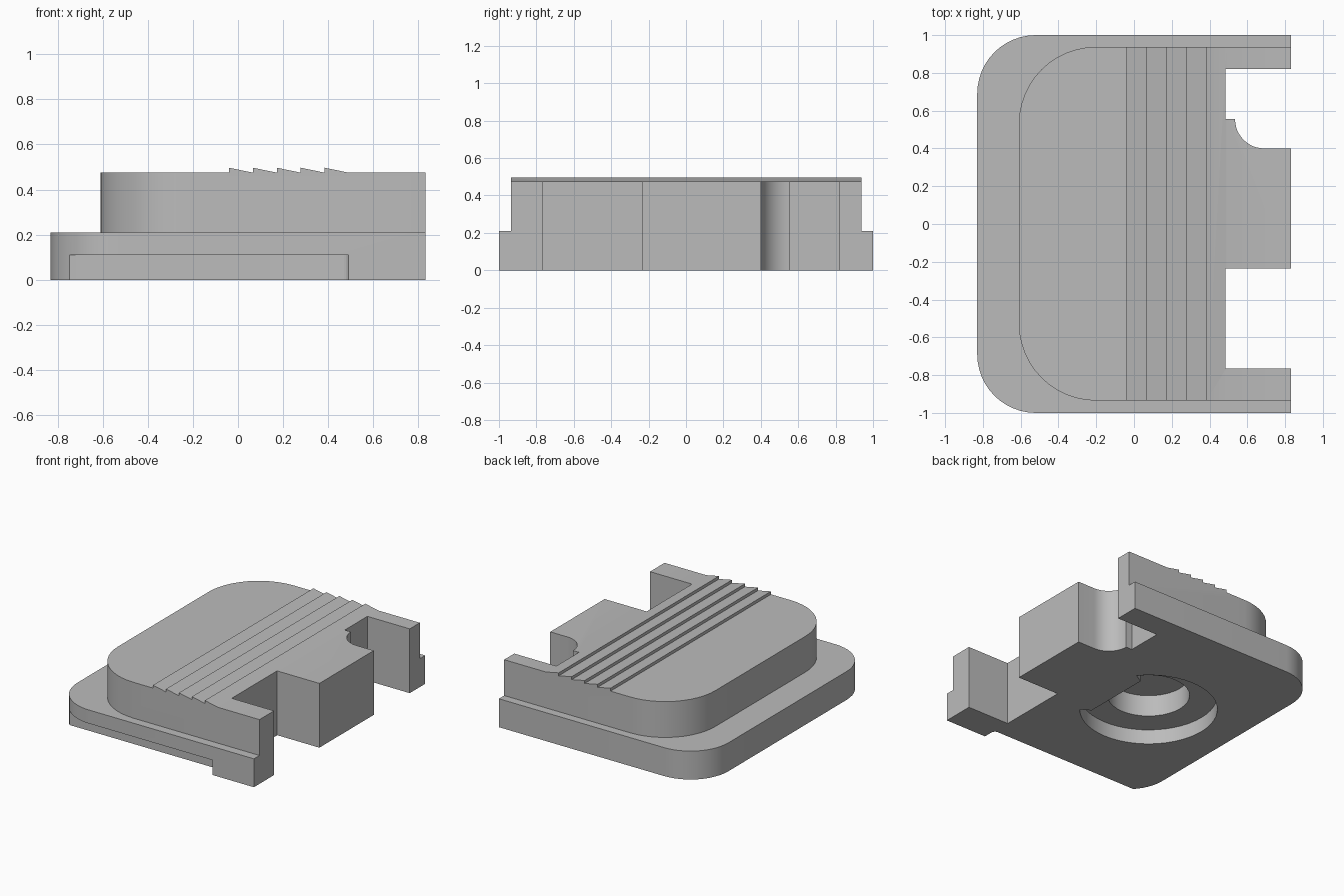
import bpy
import bmesh
from math import cos, sin, radians

if "Cube" in bpy.data.objects:
    bpy.data.objects.remove(bpy.data.objects["Cube"], do_unlink=True)

grey = bpy.data.materials.new("plain grey")
grey.use_nodes = True
grey.diffuse_color = (0.5, 0.5, 0.5, 1)
grey.node_tree.nodes["Principled BSDF"].inputs["Base Color"].default_value = (0.5, 0.5, 0.5, 1)


def arc(cx, cy, r, start, end, steps):
    angles = [radians(start + (end - start) * i / steps) for i in range(steps + 1)]
    return [(cx + r * cos(a), cy + r * sin(a)) for a in angles]


def prism(name, outline, low, high, along="z"):
    """Extrude a 2D outline along z (outline in xy) or along y (outline in xz)."""
    place = (lambda u, v, w: (u, v, w)) if along == "z" else (lambda u, v, w: (u, w, v))
    bm = bmesh.new()
    face = bm.faces.new([bm.verts.new(place(u, v, low)) for u, v in outline])
    grown = bmesh.ops.extrude_face_region(bm, geom=[face])["geom"]
    verts = [g for g in grown if isinstance(g, bmesh.types.BMVert)]
    bmesh.ops.translate(bm, verts=verts, vec=place(0, 0, high - low))
    bmesh.ops.recalc_face_normals(bm, faces=bm.faces)
    mesh = bpy.data.meshes.new(name)
    bm.to_mesh(mesh)
    bm.free()
    mesh.materials.append(grey)
    obj = bpy.data.objects.new(name, mesh)
    bpy.context.collection.objects.link(obj)
    return obj


def combine(target, tool, operation):
    bpy.context.view_layer.objects.active = target
    mod = target.modifiers.new(tool.name, "BOOLEAN")
    mod.operation, mod.solver, mod.object = operation, "EXACT", tool
    bpy.ops.object.modifier_apply(modifier=mod.name)
    bpy.data.objects.remove(tool, do_unlink=True)


def rounded_left(left, front, back, r, right=1.0):
    """Plate outline with its two left corners rounded."""
    return ([(right, front), (right, back)]
            + arc(left + r, back - r, r, 90, 180, 12)
            + arc(left + r, front + r, r, 180, 270, 12))


# Base flange and raised block
body = prism("latch_body", rounded_left(-0.83, -1, 1, 0.31), 0, 0.21)
block = prism("raised_block", rounded_left(-0.61, -0.935, 0.938, 0.41), 0.1, 0.6)
combine(body, block, "UNION")

# Sawtooth grip ridges cut into the top
top, peak, first, pitch = 0.475, 0.497, -0.04, 0.106
teeth = []
for i in range(5):
    x = first + i * pitch
    teeth += [(x, top), (x, peak)]
outline = [(-2, top)] + teeth + [(first + 5 * pitch, top), (2, top), (2, 1), (-2, 1)]
combine(body, prism("ridge_cutter", outline, -2, 2, "y"), "DIFFERENCE")

# Right end with two slots, the back one having a hollow curved corner
end, slot = 0.83, 0.485
comb = [(2, -2), (end, -2), (end, -0.765), (slot, -0.765), (slot, -0.235), (end, -0.235),
        (end, 0.4)] + arc(0.69, 0.555, 0.155, 270, 180, 12) + [
        (slot, 0.555), (slot, 0.82), (end, 0.82), (end, 2), (2, 2)]
combine(body, prism("end_cutter", comb, -1, 1), "DIFFERENCE")

# Shallow undercut along the lower front edge
undercut = [(-2, -2), (0.49, -2)] + arc(0.46, -0.93, 0.03, 0, 90, 5) + [(-2, -0.9)]
combine(body, prism("undercut_cutter", undercut, -1, 0.11), "DIFFERENCE")

# Flat-sided round recess underneath with a deeper hole at its centre
cx = -0.13
recess = arc(cx, 0, 0.47, 40, 320, 40) + [(cx + 0.29, -0.26), (cx + 0.29, 0.26)]
combine(body, prism("recess_cutter", recess, -1, 0.11), "DIFFERENCE")
combine(body, prism("hole_cutter", arc(cx, 0, 0.28, 0, 350, 35), -1, 0.27), "DIFFERENCE")

# Smooth the rounded walls, keep the edges sharp
bpy.ops.object.select_all(action="DESELECT")
body.select_set(True)
bpy.context.view_layer.objects.active = body
bpy.ops.object.shade_smooth_by_angle(angle=radians(12))
